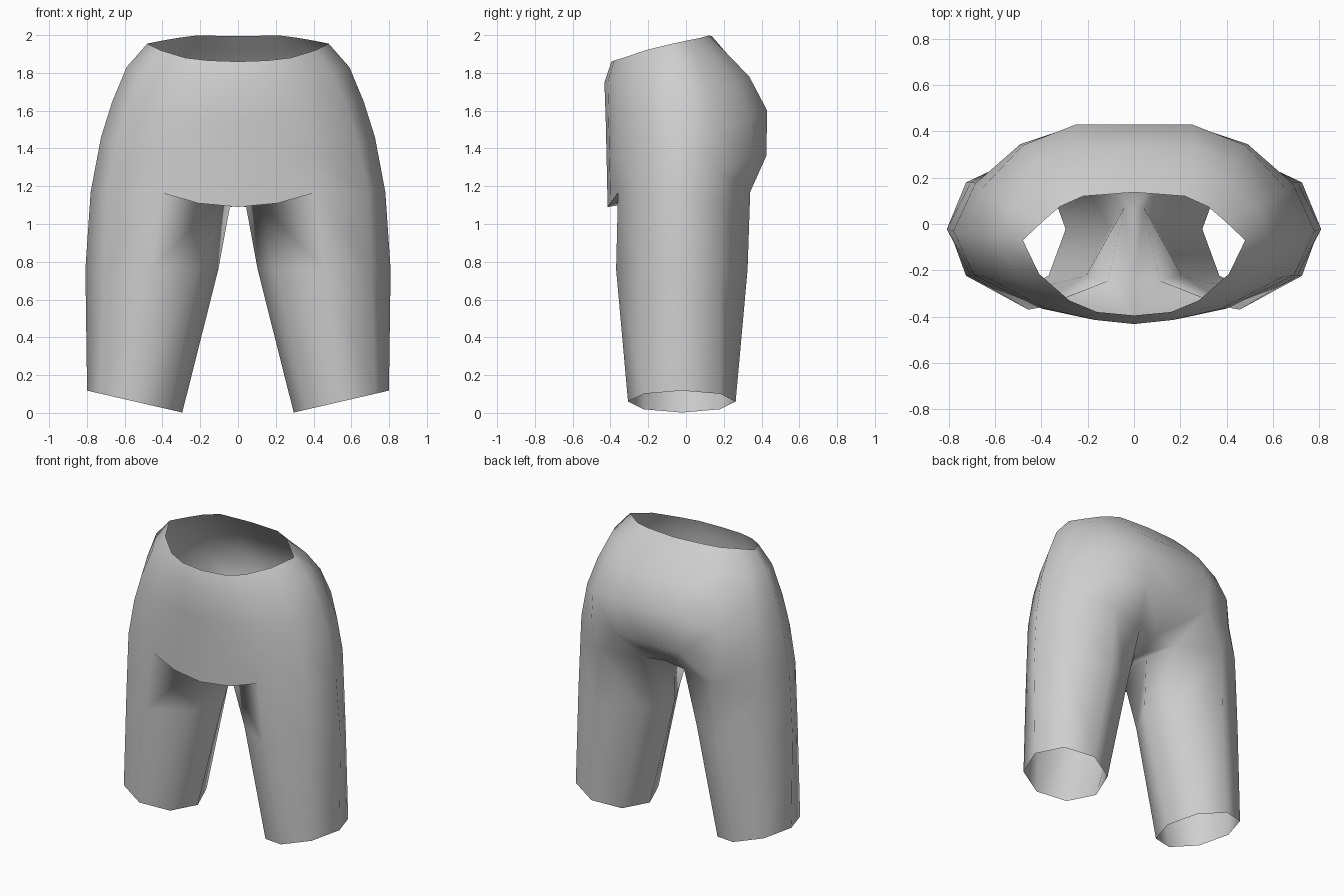
import bpy, bmesh, math

if "Cube" in bpy.data.objects:
    bpy.data.objects.remove(bpy.data.objects["Cube"])

cloth = bpy.data.materials.new("grey cloth")
cloth.diffuse_color = (0.62, 0.62, 0.62, 1)
cloth.use_nodes = True
cloth.node_tree.nodes["Principled BSDF"].inputs["Base Color"].default_value = cloth.diffuse_color

bm = bmesh.new()


def row(points):
    return [bm.verts.new(p) for p in points]


def bridge(upper, lower, closed=False):
    n = len(upper)
    for i in range(n if closed else n - 1):
        j = (i + 1) % n
        bm.faces.new((upper[i], upper[j], lower[j], lower[i]))


def leg_ring(cx, cy, rx, ry, z, tilt, corner=1.0):
    # eight-sided tube section, starting at the front and going round the outside;
    # corner pulls the four diagonal points towards the middle line
    ring = []
    for k in range(8):
        a = math.radians(-90 + 45 * k)
        depth = ry * math.sin(a) * (corner if k % 2 else 1)
        ring.append((cx + rx * math.cos(a), cy + depth, z + tilt * math.cos(a)))
    return row(ring)


# Half hip rows, from front centre round the outside to back centre
waist = row([(0, -.395, 1.86), (.16, -.38, 1.866), (.28, -.33, 1.88), (.41, -.215, 1.92),
             (.48, -.07, 1.955), (.395, .01, 1.972), (.32, .075, 1.985), (.22, .12, 1.998), (0, .137, 1.995)])
belly = row([(0, -.432, 1.75), (.17, -.414, 1.755), (.33, -.355, 1.77), (.50, -.235, 1.80),
             (.59, -.06, 1.83), (.53, .07, 1.85), (.41, .165, 1.88), (.24, .21, 1.91), (0, .21, 1.91)])
hip = row([(0, -.425, 1.55), (.19, -.41, 1.555), (.38, -.365, 1.57), (.58, -.235, 1.61),
           (.665, -.05, 1.65), (.60, .12, 1.68), (.45, .265, 1.74), (.25, .335, 1.78), (0, .335, 1.78)])
seat = row([(0, -.42, 1.33), (.20, -.405, 1.335), (.40, -.365, 1.37), (.64, -.23, 1.42),
            (.725, -.04, 1.46), (.655, .155, 1.50), (.48, .34, 1.56), (.25, .43, 1.6), (0, .43, 1.6)])
hem = row([(0, -.415, 1.09), (.21, -.40, 1.11), (.405, -.36, 1.165), (.69, -.222, 1.17),
           (.78, -.03, 1.17), (.685, .175, 1.28), (.49, .345, 1.35), (.25, .425, 1.36), (0, .425, 1.36)])
for a, b in ((waist, belly), (belly, hip), (hip, seat), (seat, hem)):
    bridge(a, b)

# Top of the leg: shares the front and outside of the hip hem
outer_b, back, inner_b, inner, inner_f = row([
    (.69, .18, 1.10), (.44, .34, 1.17), (.15, .235, 1.15), (.043, .07, 1.09), (.112, -.245, 1.115)])
thigh = [hem[2], hem[3], hem[4], outer_b, back, inner_b, inner, inner_f]
bm.faces.new((hem[4], hem[5], outer_b))
bridge(hem[5:7], [outer_b, back])
bm.faces.new((hem[6], hem[7], back))
bm.faces.new((hem[7], inner_b, back))

# Leg tube, open at the bottom
knee = leg_ring(.456, -.022, .352, .348, .76, 0, .82)
cuff = leg_ring(.547, -.022, .252, .285, .06, .058)
bridge(thigh, knee, True)
bridge(knee, cuff, True)

# Crotch strip, running from the seat to under the front panel
c_back, c_mid, c_front = row([(0, .235, 1.17), (0, .07, 1.095), (0, -.25, 1.12)])
bridge([hem[7], inner_b, inner, inner_f, hem[1]], [hem[8], c_back, c_mid, c_front, hem[0]])
bm.faces.new((inner_f, hem[2], hem[1]))

bmesh.ops.recalc_face_normals(bm, faces=bm.faces)
if sum(f.normal.x * f.calc_area() for f in bm.faces if f.calc_center_median().x > .55) < 0:
    bmesh.ops.reverse_faces(bm, faces=bm.faces)
mesh = bpy.data.meshes.new("shorts")
bm.to_mesh(mesh)
bm.free()
mesh.materials.append(cloth)
shorts = bpy.data.objects.new("shorts", mesh)
bpy.context.collection.objects.link(shorts)

# Mirror to the left half
mirror = shorts.modifiers.new("mirror", 'MIRROR')
mirror.use_clip = True
mirror.merge_threshold = 0.001

bpy.context.view_layer.objects.active = shorts
shorts.select_set(True)
bpy.ops.object.modifier_apply(modifier=mirror.name)
bpy.ops.object.shade_smooth_by_angle(angle=math.radians(75))
